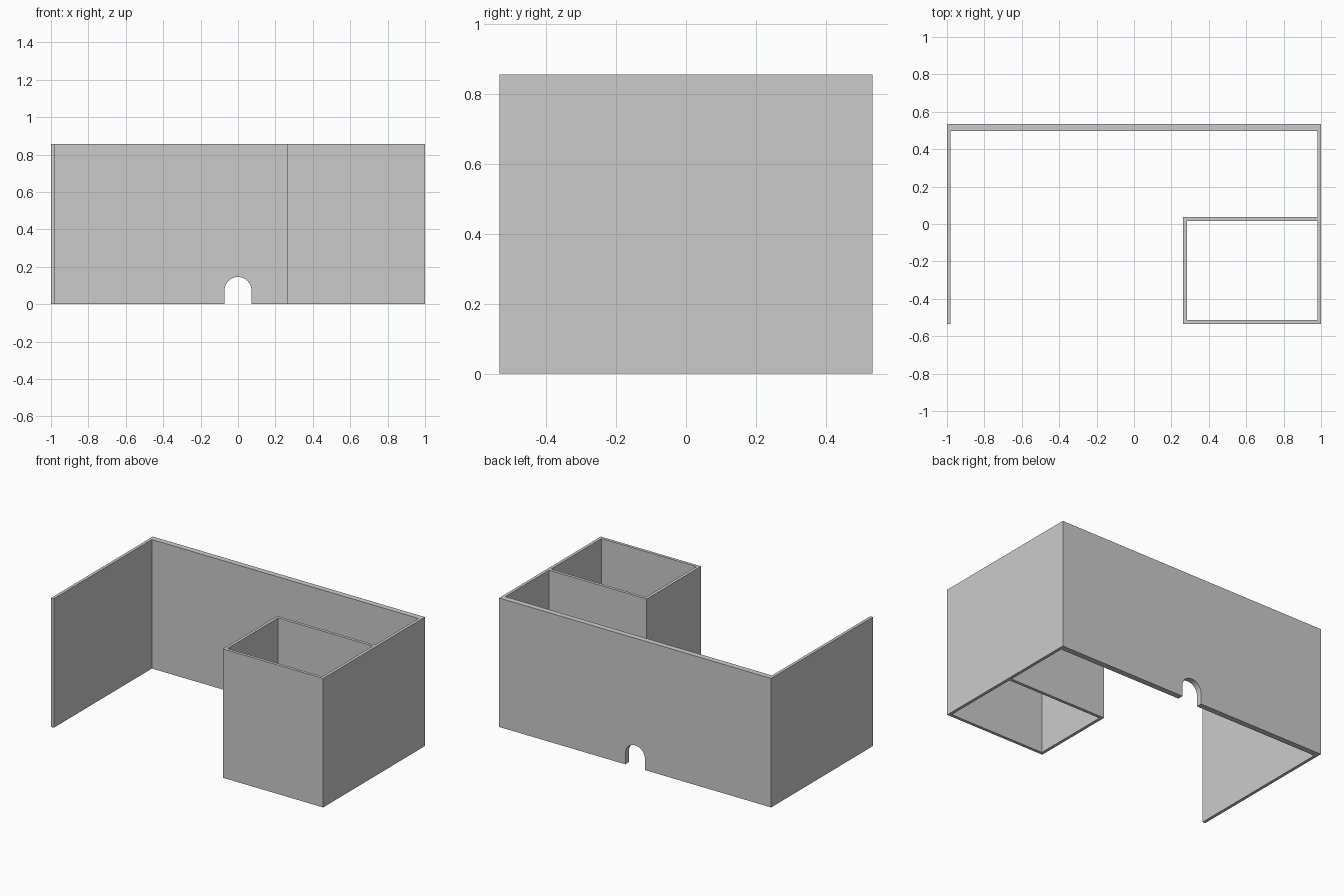
import bpy, bmesh, math

if "Cube" in bpy.data.objects:
    bpy.data.objects.remove(bpy.data.objects["Cube"])

H = 0.857            # wall height
T = 0.02             # thin wall thickness
X, Y = 1.0, 0.534    # half extents
BACK_IN = 0.496      # inner face of the thick back wall
ROOM_X, ROOM_Y = 0.263, 0.037


def prism(name, pts, offset):
    """Extrude a closed profile along an offset vector."""
    bm = bmesh.new()
    face = bm.faces.new([bm.verts.new(p) for p in pts])
    ext = bmesh.ops.extrude_face_region(bm, geom=[face], use_keep_orig=True)
    verts = [g for g in ext["geom"] if isinstance(g, bmesh.types.BMVert)]
    bmesh.ops.translate(bm, verts=verts, vec=offset)
    bmesh.ops.recalc_face_normals(bm, faces=bm.faces)
    mesh = bpy.data.meshes.new(name)
    bm.to_mesh(mesh)
    bm.free()
    obj = bpy.data.objects.new(name, mesh)
    bpy.context.collection.objects.link(obj)
    return obj


def wall(name, x0, x1, y0, y1):
    return prism(name, [(x0, y0, 0), (x1, y0, 0), (x1, y1, 0), (x0, y1, 0)], (0, 0, H))


# Thick back wall with a small arched opening at floor level
R, SPRING = 0.072, 0.073
arch = [(R * math.cos(math.pi * i / 24), SPRING + R * math.sin(math.pi * i / 24))
        for i in range(25)]
profile = [(X, 0), (X, H), (-X, H), (-X, 0), (-R, 0)] + arch[::-1] + [(R, 0)]
prism("back_wall", [(x, BACK_IN, z) for x, z in profile], (0, Y - BACK_IN, 0))

# Side walls
wall("left_wall", -X, -X + T, -Y, BACK_IN)
wall("right_wall", X - T, X, -Y, BACK_IN)

# Corner room: left, rear and front partitions
wall("room_left_wall", ROOM_X, ROOM_X + T, -Y, ROOM_Y)
wall("room_rear_wall", ROOM_X + T, X - T, ROOM_Y - T, ROOM_Y)
wall("room_front_wall", ROOM_X + T, X - T, -Y, -Y + T)
